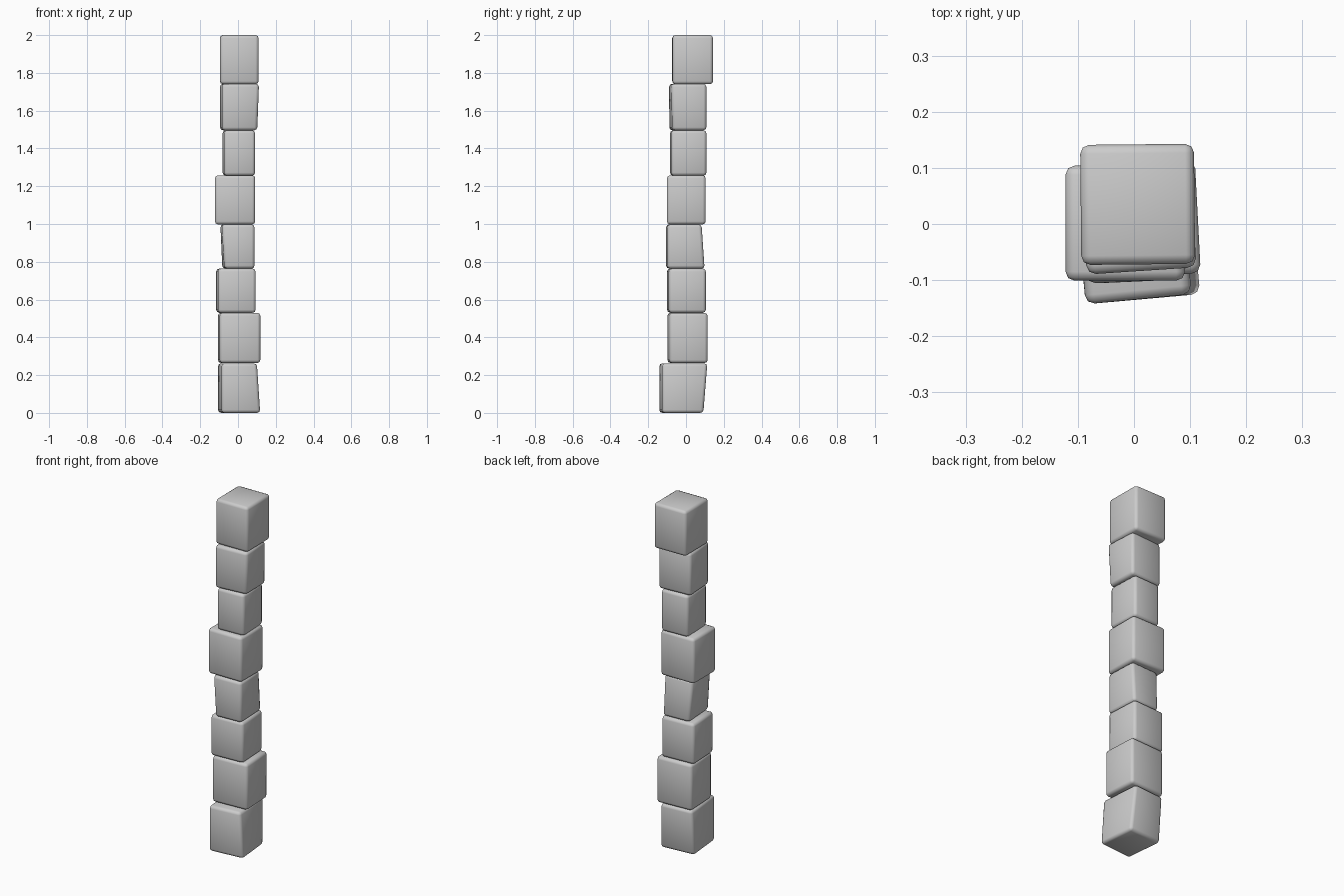
import bpy, bmesh

# x0, x1, y0, y1, z0, z1, twist (radians) for each stacked block, bottom to top
BLOCKS = [
    (-0.107, 0.119, -0.143, 0.118, 0.000, 0.262, 0.08),
    (-0.107, 0.119, -0.099, 0.115, 0.264, 0.530, 0.05),
    (-0.116, 0.094, -0.101, 0.106, 0.530, 0.764, 0.05),
    (-0.094, 0.088, -0.106, 0.099, 0.764, 0.998, 0.04),
    (-0.122, 0.091, -0.101, 0.104, 0.998, 1.258, 0.00),
    (-0.082, 0.091, -0.085, 0.109, 1.256, 1.496, 0.04),
    (-0.096, 0.112, -0.090, 0.109, 1.496, 1.742, 0.06),
    (-0.096, 0.109, -0.073, 0.143, 1.740, 2.000, 0.01),
]

# uneven chiselled corners: (block, sx, sy, sz) -> offset
CHIPS = {
    (0, 1, -1, 1): (-0.018, 0, 0), (0, 1, 1, 1): (-0.014, -0.004, 0),
    (0, 1, 1, -1): (0, -0.025, 0), (0, -1, 1, -1): (0, -0.022, 0),
    (3, -1, -1, -1): (0.014, 0, 0), (3, -1, 1, -1): (0.010, 0, 0),
    (3, 1, 1, 1): (0, -0.016, 0), (3, -1, 1, 1): (0, -0.016, 0),
    (6, 1, -1, -1): (-0.010, 0.006, 0),
}


def stone_block(i, x0, x1, y0, y1, z0, z1, twist):
    hx, hy, hz = (x1 - x0) / 2, (y1 - y0) / 2, (z1 - z0) / 2
    # shrink so the twisted block still fills its extents
    a, b = hx - twist * hy, hy - twist * hx
    bm = bmesh.new()
    bmesh.ops.create_cube(bm, size=2)
    for v in bm.verts:
        sx, sy, sz = (round(c) for c in v.co)
        dx, dy, dz = CHIPS.get((i, sx, sy, sz), (0, 0, 0))
        v.co = ((x0 + x1) / 2 + sx * a - sy * twist * hy + dx,
                (y0 + y1) / 2 + sy * b + sx * twist * hx + dy,
                (z0 + z1) / 2 + sz * hz + dz)
    # worn edges
    bmesh.ops.bevel(bm, geom=bm.edges[:], offset=0.016, segments=2,
                    profile=0.5, affect='EDGES')
    for f in bm.faces:
        f.smooth = True
    mesh = bpy.data.meshes.new(f"pillar_block_{i + 1}")
    bm.to_mesh(mesh)
    bm.free()
    obj = bpy.data.objects.new(mesh.name, mesh)
    bpy.context.collection.objects.link(obj)


for i, dims in enumerate(BLOCKS):
    stone_block(i, *dims)
